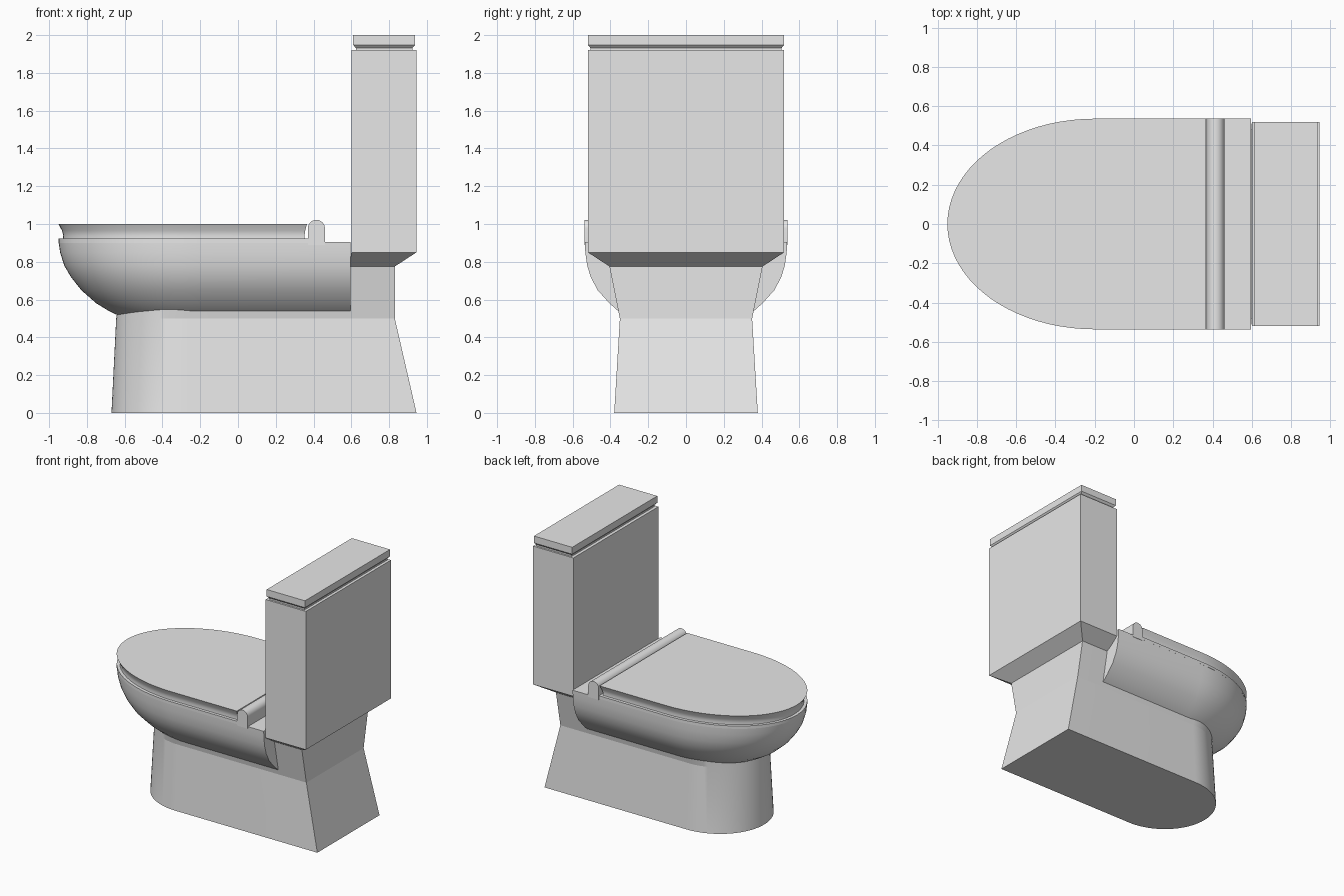
import bpy, bmesh, math

default = bpy.data.objects.get("Cube")
if default:
    bpy.data.objects.remove(default, do_unlink=True)

ceramic = bpy.data.materials.new("light grey ceramic")
ceramic.use_nodes = True
grey = (0.8, 0.8, 0.8, 1)
ceramic.diffuse_color = grey
ceramic.node_tree.nodes["Principled BSDF"].inputs["Base Color"].default_value = grey


def d_ring(z, front, back, half, centre, steps=40):
    """Outline with a half-ellipse nose towards -x and a square back."""
    pts = [(back, -half, z)]
    for i in range(steps + 1):
        a = math.pi * i / steps
        pts.append((centre - (centre - front) * math.sin(a), -half * math.cos(a), z))
    return pts + [(back, half, z)]


def box_ring(z, x0, x1, half):
    return [(x0, -half, z), (x0, half, z), (x1, half, z), (x1, -half, z)]


def loft(name, rings, angle=30):
    """Skin a closed solid through matching rings."""
    bm = bmesh.new()
    loops = [[bm.verts.new(p) for p in ring] for ring in rings]
    n = len(loops[0])
    for lower, upper in zip(loops, loops[1:]):
        for i in range(n):
            j = (i + 1) % n
            bm.faces.new((lower[i], lower[j], upper[j], upper[i]))
    bm.faces.new(loops[0][::-1])
    bm.faces.new(loops[-1])
    bmesh.ops.recalc_face_normals(bm, faces=bm.faces)
    mesh = bpy.data.meshes.new(name)
    bm.to_mesh(mesh)
    bm.free()
    mesh.materials.append(ceramic)
    obj = bpy.data.objects.new(name, mesh)
    bpy.context.collection.objects.link(obj)
    bpy.ops.object.select_all(action="DESELECT")
    obj.select_set(True)
    bpy.context.view_layer.objects.active = obj
    bpy.ops.object.shade_smooth_by_angle(angle=math.radians(angle))
    return obj


# Pedestal: waisted foot with a rounded front
loft("pedestal", [d_ring(z, f, b, h, -0.27) for z, f, b, h in (
    (0, -0.67, 0.945, 0.38), (0.5, -0.645, 0.83, 0.35), (0.775, -0.6, 0.83, 0.405))], 12)

# Bowl: rounded underside, flat back
bowl_profile = ((0.52, -0.645, 0.33), (0.54, -0.685, 0.36), (0.58, -0.75, 0.405),
                (0.65, -0.83, 0.468), (0.72, -0.885, 0.505), (0.78, -0.92, 0.523),
                (0.85, -0.942, 0.533), (0.905, -0.95, 0.536))
loft("bowl", [d_ring(z, f, 0.595, h, -0.2) for z, f, h in bowl_profile])

# Rim, and the seat with its flared lid
loft("rim", [d_ring(z, -0.95, 0.38, 0.536, -0.2) for z in (0.9, 0.922)])
loft("seat_lid", [d_ring(z, -0.95 + d, 0.365 - d / 2, 0.536 - d, -0.2) for z, d in (
    (0.915, 0.022), (0.94, 0.025), (0.965, 0.018), (1.0, 0.0))])

# Hinge bar: round-topped section run across the width
section = [(0.46, 0.89)]
for i in range(17):
    a = math.pi * i / 16
    section.append((0.415 + 0.045 * math.cos(a), 0.977 + 0.045 * math.sin(a)))
section.append((0.37, 0.89))
loft("hinge_bar", [[(x, y, z) for x, z in section] for y in (-0.538, 0.538)])

# Cistern: flared base under a tall box
loft("cistern", [box_ring(0.775, 0.59, 0.83, 0.405), box_ring(0.85, 0.6, 0.945, 0.52),
                 box_ring(1.92, 0.6, 0.945, 0.52)])
# Cistern lid: recessed neck, chamfer and slab
loft("cistern_lid", [box_ring(z, 0.61 + d, 0.937 - d, 0.52 - d) for z, d in (
    (1.91, 0.014), (1.932, 0.014), (1.947, 0), (2.0, 0))])
